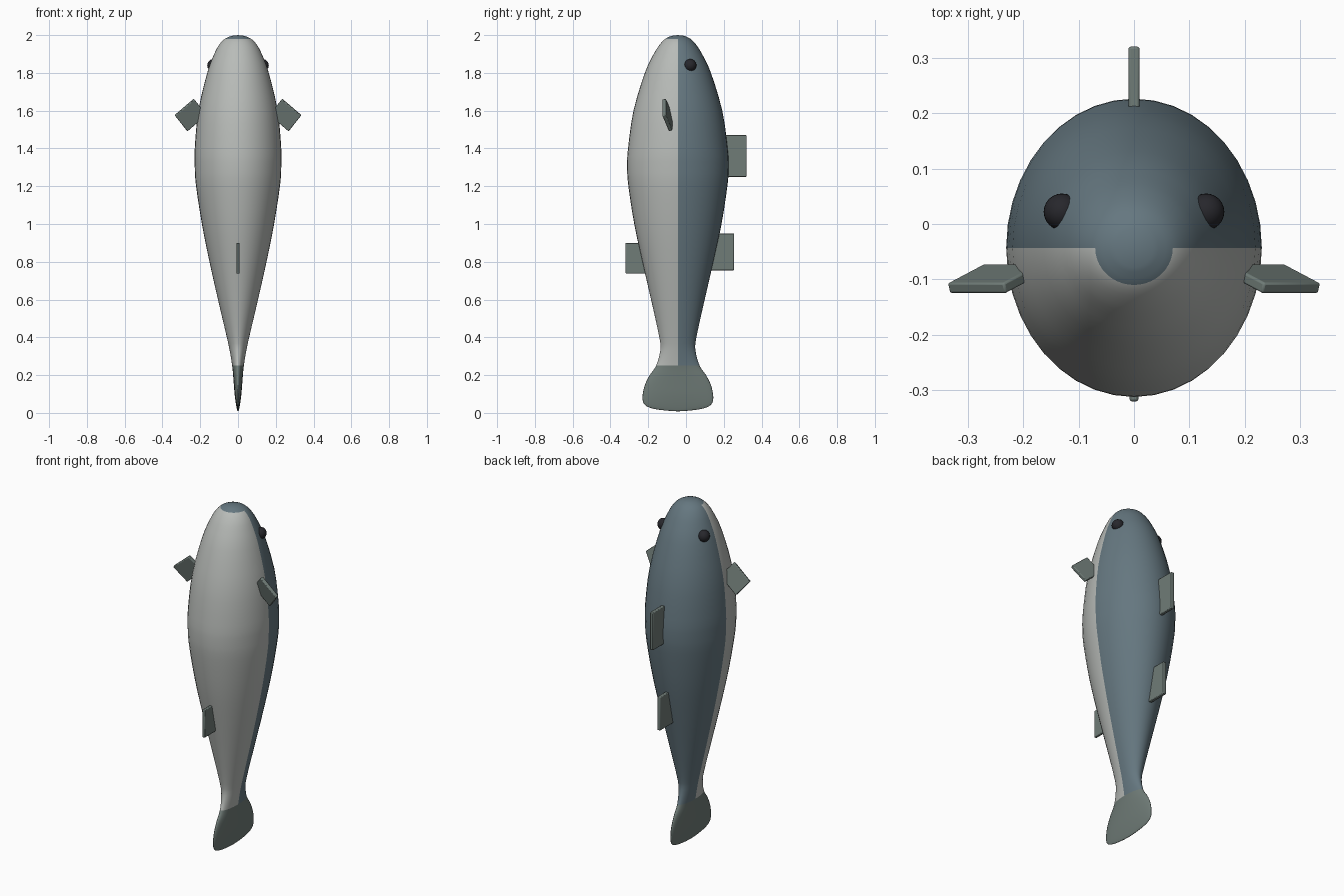
import bpy, bmesh, math
from mathutils import Vector, Matrix

if "Cube" in bpy.data.objects:
    bpy.data.objects.remove(bpy.data.objects["Cube"])


def material(name, rgb):
    m = bpy.data.materials.new(name)
    m.diffuse_color = (*rgb, 1)
    m.use_nodes = True
    m.node_tree.nodes["Principled BSDF"].inputs["Base Color"].default_value = m.diffuse_color
    return m


BACK = material("back_blue", (0.13, 0.185, 0.215))
BELLY = material("belly_pale", (0.48, 0.50, 0.48))
FIN = material("fin_grey", (0.16, 0.20, 0.185))
EYE = material("eye_dark", (0.02, 0.02, 0.025))


def finish(bm, name, mats):
    bmesh.ops.recalc_face_normals(bm, faces=bm.faces)
    me = bpy.data.meshes.new(name)
    bm.to_mesh(me)
    bm.free()
    ob = bpy.data.objects.new(name, me)
    bpy.context.collection.objects.link(ob)
    for m in mats:
        me.materials.append(m)
    return ob


def smooth(ob, angle=None):
    bpy.ops.object.select_all(action='DESELECT')
    ob.select_set(True)
    bpy.context.view_layer.objects.active = ob
    if angle is None:
        bpy.ops.object.shade_smooth()
    else:
        bpy.ops.object.shade_smooth_by_angle(angle=angle)


# Body and tail: ellipses (z, half width, half depth) from nose to tail tip
PROFILE = [Vector(p) for p in (
    (1.996, .035, .035), (1.98, .07, .067), (1.95, .099, .096), (1.9, .126, .128),
    (1.8, .163, .175), (1.6, .210, .235), (1.4, .229, .264), (1.3, .229, .269),
    (1.2, .222, .262), (1.0, .191, .231), (.8, .151, .188), (.6, .106, .142),
    (.4, .059, .098), (.33, .044, .093), (.25, .031, .115), (.2, .026, .149),
    (.15, .022, .174), (.1, .018, .186), (.06, .013, .185), (.035, .009, .165),
    (.02, .006, .12), (.012, .004, .06))]
CY, N, STEPS = -0.043, 40, 3


def spline(p, steps):
    out = []
    for i in range(len(p) - 1):
        a, b, c, d = p[max(i - 1, 0)], p[i], p[i + 1], p[min(i + 2, len(p) - 1)]
        for s in range(steps):
            t = s / steps
            out.append(0.5 * (2 * b + (c - a) * t + (2 * a - 5 * b + 4 * c - d) * t * t
                              + (3 * b - a - 3 * c + d) * t ** 3))
    return out + [p[-1]]


bm = bmesh.new()
rings = [[bm.verts.new((w * math.cos(2 * math.pi * k / N),
                        CY + d * math.sin(2 * math.pi * k / N), z)) for k in range(N)]
         for z, w, d in spline(PROFILE, STEPS)]
nose = bm.verts.new((0, CY, 2.0))
tip = bm.verts.new((0, CY, 0.008))
for k in range(N):
    j = (k + 1) % N
    bm.faces.new((nose, rings[0][k], rings[0][j])).material_index = 0
    bm.faces.new((tip, rings[-1][j], rings[-1][k])).material_index = 2
    for a, b in zip(rings, rings[1:]):
        f = bm.faces.new((a[k], b[k], b[j], a[j]))
        z = f.calc_center_median().z
        f.material_index = 2 if z < 0.25 else 0 if (k < N // 2 or z > 1.98) else 1
smooth(finish(bm, "body", (BACK, BELLY, FIN)))


# Fins: thin plates from four corners, with softened edges
def fin(name, corners, thick):
    c = [Vector(p) for p in corners]
    n = (c[1] - c[0]).cross(c[2] - c[0]).normalized() * thick / 2
    bm = bmesh.new()
    lo = [bm.verts.new(p - n) for p in c]
    hi = [bm.verts.new(p + n) for p in c]
    bm.faces.new(lo)
    bm.faces.new(hi)
    for i in range(4):
        j = (i + 1) % 4
        bm.faces.new((lo[i], lo[j], hi[j], hi[i]))
    ob = finish(bm, name, (FIN,))
    bev = ob.modifiers.new("soft_edges", 'BEVEL')
    bev.width, bev.segments = 0.004, 2
    smooth(ob, math.radians(40))


def flat_fin(name, y0, y1, z0, z1, thick):
    fin(name, ((0, y0, z0), (0, y1, z0), (0, y1, z1), (0, y0, z1)), thick)


flat_fin("front_dorsal_fin", 0.18, 0.32, 1.25, 1.47, 0.02)
flat_fin("rear_dorsal_fin", 0.13, 0.254, 0.755, 0.95, 0.02)
flat_fin("belly_fin", -0.32, -0.2, 0.738, 0.9, 0.016)

# Paired fins and eyes on both sides
for side, s in (("right", 1), ("left", -1)):
    fin(side + "_side_fin", [(s * x, y, z) for x, y, z in (
        (.233, -.116, 1.662), (.335, -.116, 1.575), (.269, -.081, 1.492),
        (.167, -.081, 1.579))], 0.02)
    bm = bmesh.new()
    bmesh.ops.create_uvsphere(bm, u_segments=24, v_segments=14, radius=0.033,
                              matrix=Matrix.Translation((s * 0.13, 0.022, 1.84)))
    smooth(finish(bm, side + "_eye", (EYE,)))
